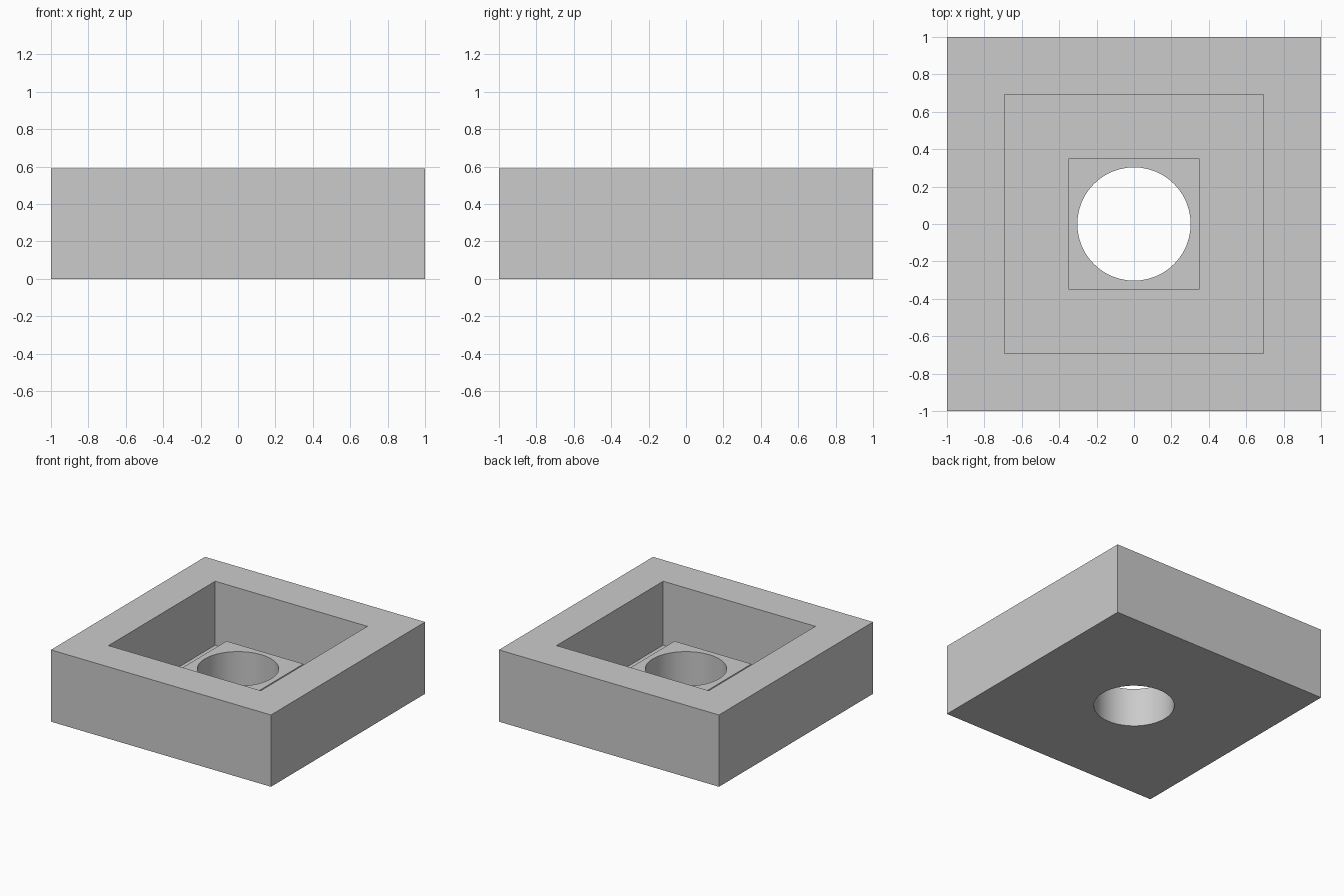
import bpy
import math

cube = bpy.data.objects.get("Cube")
if cube:
    bpy.data.objects.remove(cube, do_unlink=True)

HEIGHT, FLOOR, PAD_TOP = 0.59, 0.065, 0.32
OUTER, RECESS, PAD, RADIUS = 1.0, 0.692, 0.35, 0.303

grey = bpy.data.materials.new("light grey")
grey.use_nodes = True
colour = (0.6, 0.6, 0.6, 1)
grey.diffuse_color = colour
grey.node_tree.nodes["Principled BSDF"].inputs["Base Color"].default_value = colour


def block(name, half, z0, z1):
    """Square block between two heights."""
    bpy.ops.mesh.primitive_cube_add(size=1, location=(0, 0, (z0 + z1) / 2))
    ob = bpy.context.object
    ob.name = name
    ob.scale = (2 * half, 2 * half, z1 - z0)
    bpy.ops.object.transform_apply(location=True, rotation=False, scale=True)
    ob.data.materials.append(grey)
    return ob


def combine(target, tool, operation):
    """Apply a boolean and remove the tool object."""
    mod = target.modifiers.new(operation.title(), "BOOLEAN")
    mod.operation, mod.object, mod.solver = operation, tool, "EXACT"
    bpy.context.view_layer.objects.active = target
    bpy.ops.object.modifier_apply(modifier=mod.name)
    bpy.data.objects.remove(tool, do_unlink=True)


# Open square tray
tray = block("square_tray", OUTER, 0, HEIGHT)
combine(tray, block("recess_cutter", RECESS, FLOOR, HEIGHT + 0.2), "DIFFERENCE")

# Raised square pad in the middle of the floor
combine(tray, block("centre_pad", PAD, FLOOR / 2, PAD_TOP), "UNION")

# Round hole through pad and floor
bpy.ops.mesh.primitive_cylinder_add(vertices=48, radius=RADIUS, depth=2)
hole = bpy.context.object
hole.name = "hole_cutter"
hole.data.materials.append(grey)
combine(tray, hole, "DIFFERENCE")

bpy.ops.object.select_all(action="DESELECT")
tray.select_set(True)
bpy.context.view_layer.objects.active = tray
bpy.ops.object.shade_smooth_by_angle(angle=math.radians(30))
